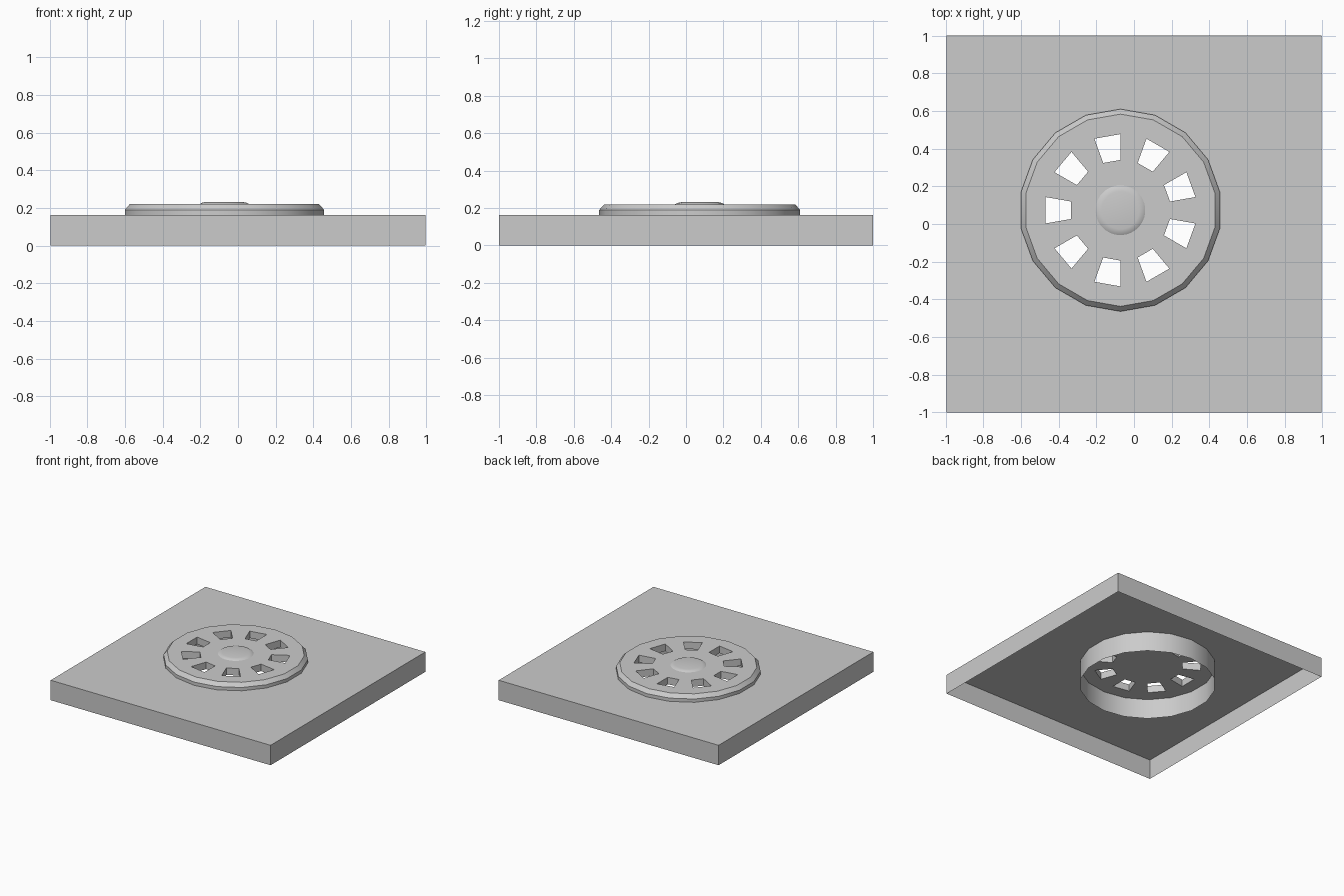
import bpy, bmesh
from math import sin, cos, radians

if "Cube" in bpy.data.objects:
    bpy.data.objects.remove(bpy.data.objects["Cube"])

CX, CY = -0.072, 0.073
HX, HY, TOP = 0.995, 1.0, 0.163
SIDES = 18


def finish(bm, name, smooth=None):
    bmesh.ops.recalc_face_normals(bm, faces=bm.faces)
    me = bpy.data.meshes.new(name)
    bm.to_mesh(me)
    bm.free()
    ob = bpy.data.objects.new(name, me)
    bpy.context.collection.objects.link(ob)
    if smooth:
        bpy.ops.object.select_all(action='DESELECT')
        bpy.context.view_layer.objects.active = ob
        ob.select_set(True)
        bpy.ops.object.shade_smooth_by_angle(angle=radians(smooth))
    return ob


def ring(bm, r, z, n=SIDES):
    step = 360 / n
    return [bm.verts.new((CX + r * cos(radians(step * (k + 0.5))),
                          CY + r * sin(radians(step * (k + 0.5))), z)) for k in range(n)]


def band(bm, a, b, skip=lambda k: False):
    n = len(a)
    for k in range(n):
        if not skip(k):
            j = (k + 1) % n
            bm.faces.new((a[k], a[j], b[j], b[k]))


# Floor slab: thin open-bottomed tray with a round hole in its top
bm = bmesh.new()
corners = [(-HX, -HY), (HX, -HY), (HX, HY), (-HX, HY)]
upper = [bm.verts.new((x, y, TOP)) for x, y in corners]
lower = [bm.verts.new((x, y, 0)) for x, y in corners]
hole = ring(bm, 0.537, TOP)
edges = []
for loop in (upper, hole):
    edges += [bm.edges.new((loop[i - 1], loop[i])) for i in range(len(loop))]
bmesh.ops.triangle_fill(bm, edges=edges, use_beauty=True, use_dissolve=False)
band(bm, lower, upper)
finish(bm, "floor_slab")

# Grate disc with bevelled rim and nine windows in alternate sectors
bm = bmesh.new()
profile = [(0.267, TOP), (0.404, TOP), (0.51, TOP), (0.537, TOP),
           (0.537, 0.19), (0.51, 0.22), (0.404, 0.22), (0.267, 0.22)]
rings = [ring(bm, r, z) for r, z in profile]
is_window = lambda k: k % 2 == 0
for i in range(len(rings) - 1):
    cut = i in (0, 6)
    band(bm, rings[i], rings[i + 1], is_window if cut else (lambda k: False))
bm.faces.new(rings[0])
bm.faces.new(rings[-1])
in_lo, out_lo, out_hi, in_hi = rings[0], rings[1], rings[6], rings[7]
for k in range(0, SIDES, 2):
    j = (k + 1) % SIDES
    bm.faces.new((in_lo[k], in_lo[j], in_hi[j], in_hi[k]))
    bm.faces.new((out_lo[k], out_lo[j], out_hi[j], out_hi[k]))
    for s in (k, j):
        bm.faces.new((in_lo[s], out_lo[s], out_hi[s], in_hi[s]))
finish(bm, "grate_disc", 30)

# Central boss on the disc
bm = bmesh.new()
boss = [ring(bm, r, z, 36) for r, z in ((0.132, 0.22), (0.12, 0.227), (0.1, 0.231))]
band(bm, boss[0], boss[1])
band(bm, boss[1], boss[2])
bm.faces.new(boss[2])
finish(bm, "centre_boss", 40)

# Drain tube hanging under the disc
bm = bmesh.new()
band(bm, ring(bm, 0.51, 0), ring(bm, 0.51, TOP))
finish(bm, "drain_tube", 30)
